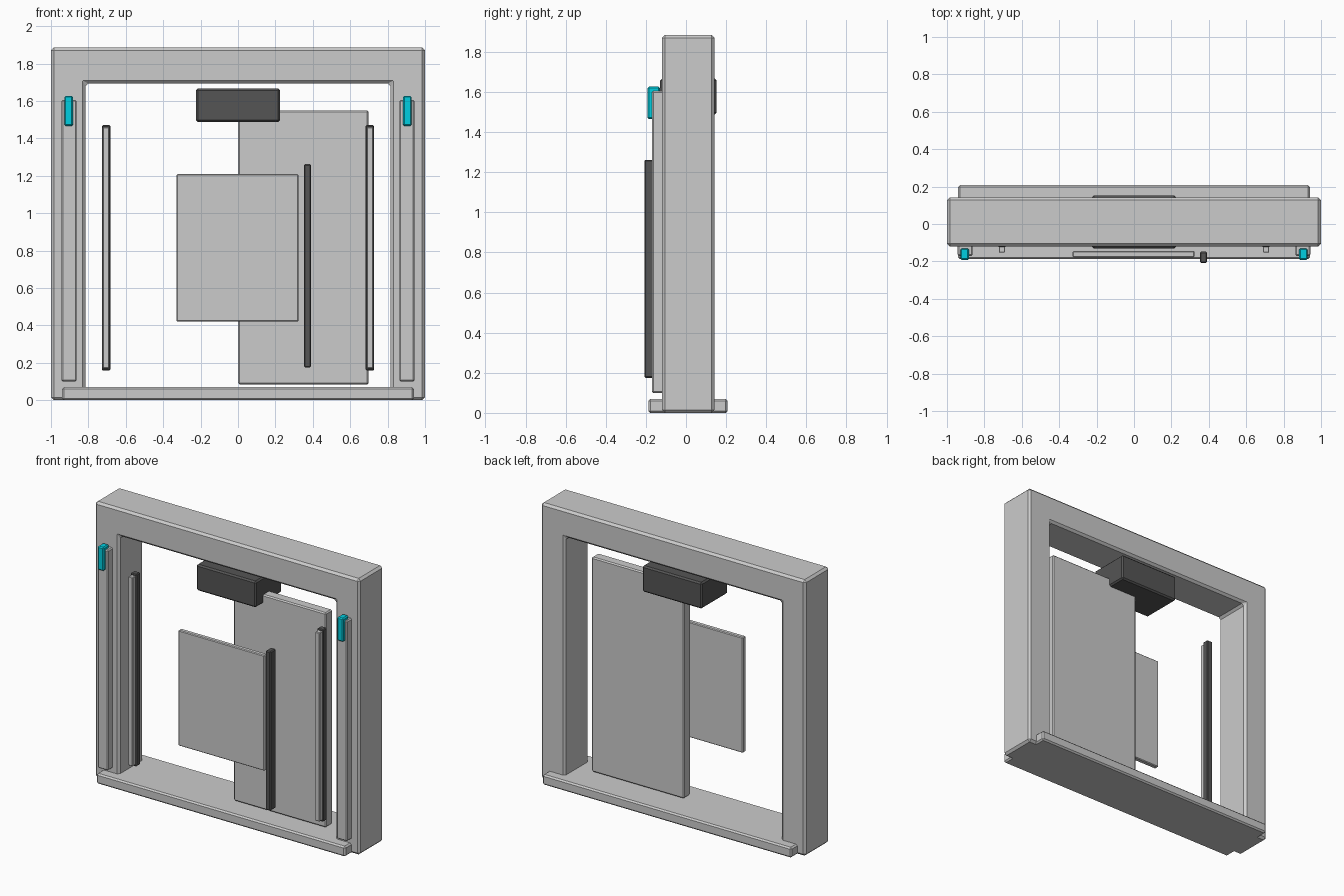
import bpy, bmesh

if "Cube" in bpy.data.objects:
    bpy.data.objects.remove(bpy.data.objects["Cube"])


def material(name, rgb):
    m = bpy.data.materials.new(name)
    m.diffuse_color = (*rgb, 1)
    m.use_nodes = True
    m.node_tree.nodes["Principled BSDF"].inputs["Base Color"].default_value = m.diffuse_color
    return m


DARK = material("dark_grey", (0.09, 0.09, 0.09))
CYAN = material("cyan_light", (0.0, 0.62, 0.75))


def finish(name, bm, bevel, mat):
    bmesh.ops.recalc_face_normals(bm, faces=bm.faces)
    me = bpy.data.meshes.new(name)
    bm.to_mesh(me)
    bm.free()
    ob = bpy.data.objects.new(name, me)
    bpy.context.collection.objects.link(ob)
    if mat:
        me.materials.append(mat)
    mod = ob.modifiers.new("chamfer", "BEVEL")
    mod.width = bevel
    mod.segments = 1
    mod.limit_method = "ANGLE"
    return ob


def box(name, x, y, z, bevel=0.006, mat=None):
    bm = bmesh.new()
    bmesh.ops.create_cube(bm, size=1)
    for v in bm.verts:
        v.co = [(r[0] + r[1]) / 2 + c * (r[1] - r[0])
                for c, r in zip(v.co, (x, y, z))]
    return finish(name, bm, bevel, mat)


def pair(name, x, y, z, bevel=0.006, mat=None):
    box(name + "_right", x, y, z, bevel, mat)
    box(name + "_left", (-x[1], -x[0]), y, z, bevel, mat)


# Door frame: upside-down U profile pushed through its depth
profile = [(-1, 0), (-1, 1.885), (1, 1.885), (1, 0),
           (0.816, 0), (0.816, 1.694), (-0.816, 1.694), (-0.816, 0)]
bm = bmesh.new()
face = bm.faces.new([bm.verts.new((x, -0.12, z)) for x, z in profile])
ext = bmesh.ops.extrude_face_region(bm, geom=[face])
for v in ext["geom"]:
    if isinstance(v, bmesh.types.BMVert):
        v.co.y = 0.142
finish("door_frame", bm, 0.015, None)

# Threshold
box("threshold", (-0.94, 0.94), (-0.188, 0.208), (0, 0.07), 0.01)

# Sliding door with front panel and handle
box("door_leaf", (0.001, 0.699), (-0.05, 0.022), (0.083, 1.549), 0.008)
box("front_panel", (-0.328, 0.324), (-0.178, -0.145), (0.42, 1.208), 0.005)
box("door_handle", (0.353, 0.39), (-0.208, -0.148), (0.175, 1.262), 0.006, DARK)

# Overhead housing
box("overhead_housing", (-0.225, 0.225), (-0.13, 0.153), (1.488, 1.667), 0.01, DARK)

# Seal bars with pale strips on the front
pair("seal_bar", (0.683, 0.728), (-0.122, -0.078), (0.158, 1.47), 0.005, DARK)
pair("seal_strip", (0.689, 0.723), (-0.153, -0.115), (0.17, 1.46), 0.004)

# Post trims and signal lights
pair("post_trim", (0.863, 0.943), (-0.17, -0.112), (0.1, 1.606), 0.007)
pair("signal_light", (0.882, 0.928), (-0.192, -0.13), (1.466, 1.627), 0.007, CYAN)
